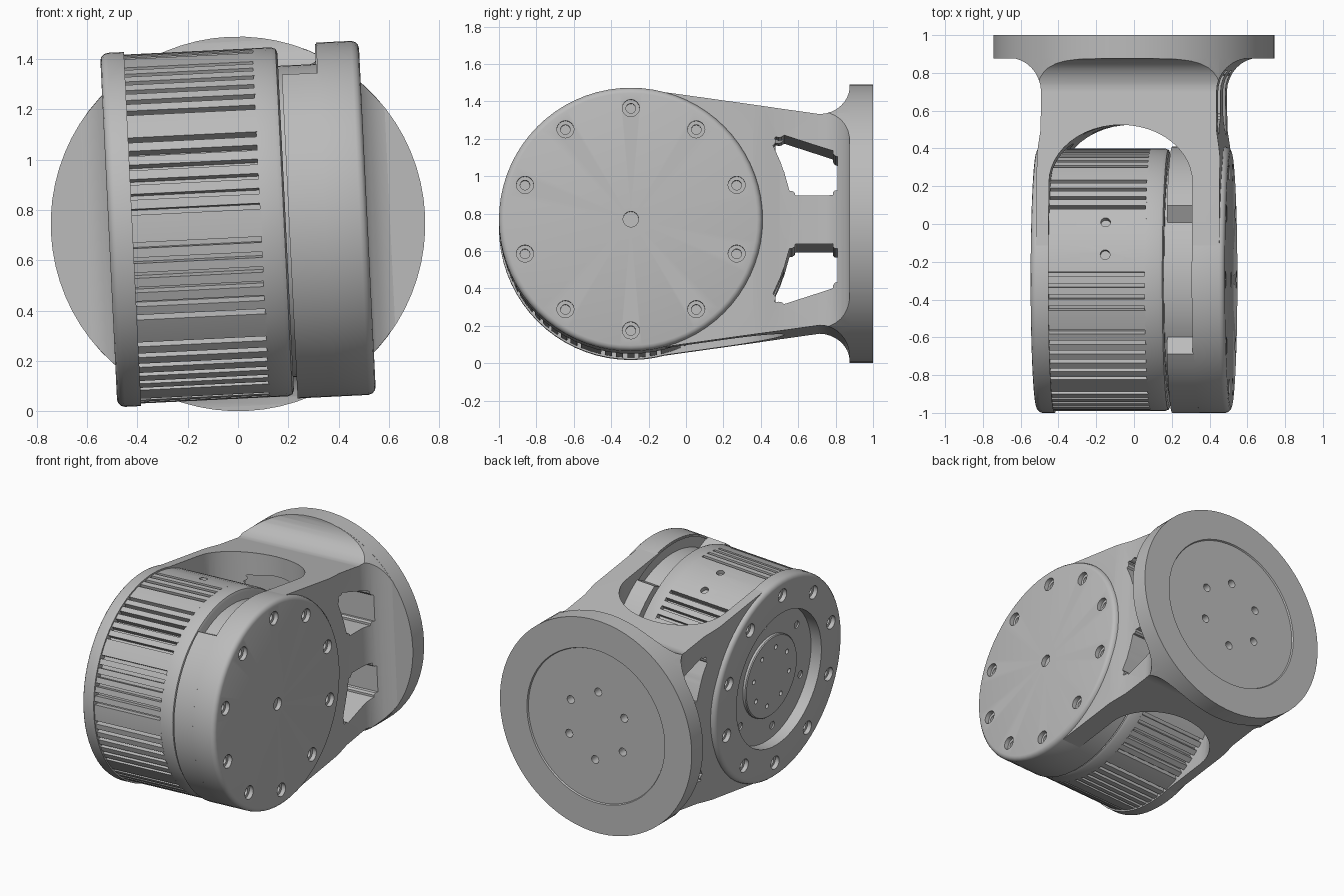
import bpy, bmesh
from math import sin, cos, radians, pi
from mathutils import Matrix, Vector

if "Cube" in bpy.data.objects:
    bpy.data.objects.remove(bpy.data.objects["Cube"])

AXIS_Y = -0.295      # drum axis position
R = 0.705            # side plate radius
SEG = 72
TILT = Matrix.Translation((0, 0, 0.745)) @ Matrix.Rotation(radians(-2.8), 4, 'Y')

grey = bpy.data.materials.new("machined_grey")
grey.use_nodes = True
grey.diffuse_color = (0.5, 0.5, 0.5, 1)
grey.node_tree.nodes["Principled BSDF"].inputs["Base Color"].default_value = (0.5, 0.5, 0.5, 1)
parts = []


def finish(name, bm, part=True):
    bmesh.ops.remove_doubles(bm, verts=bm.verts, dist=1e-5)
    bmesh.ops.recalc_face_normals(bm, faces=bm.faces)
    mesh = bpy.data.meshes.new(name)
    bm.to_mesh(mesh)
    bm.free()
    obj = bpy.data.objects.new(name, mesh)
    bpy.context.collection.objects.link(obj)
    mesh.materials.append(grey)
    if part:
        parts.append(obj)
    return obj


def on_axis(axis, a, r, t):
    if axis == 'X':
        return (a, AXIS_Y + r * cos(t), r * sin(t))
    return (r * cos(t), a, r * sin(t))


def lathe(name, axis, profile, part=True):
    """Spin a closed (position, radius) profile about the drum axis or the base axis."""
    bm = bmesh.new()
    rings = [[bm.verts.new(on_axis(axis, a, r, 2 * pi * i / SEG)) for a, r in profile]
             for i in range(SEG)]
    n = len(profile)
    for i in range(SEG):
        p, q = rings[i], rings[(i + 1) % SEG]
        for j in range(n):
            k = (j + 1) % n
            if profile[j][1] or profile[k][1]:
                bm.faces.new((p[j], p[k], q[k], q[j]))
    return finish(name, bm, part)


def rod(name, x0, x1, r, part=True):
    return lathe(name, 'X', [(x0, 0), (x0, r), (x1, r), (x1, 0)], part)


def prism(name, axis, outline, lo, hi, part=True, rounding=0):
    """Extrude an outline: (y, z) along X, or (x, y) along Z."""
    bm = bmesh.new()
    place = (lambda p, a: (a, *p)) if axis == 'X' else (lambda p, a: (*p, a))
    low = [bm.verts.new(place(p, lo)) for p in outline]
    high = [bm.verts.new(place(p, hi)) for p in outline]
    bm.faces.new(low)
    bm.faces.new(high)
    n = len(low)
    for i in range(n):
        j = (i + 1) % n
        bm.faces.new((low[i], low[j], high[j], high[i]))
    if rounding:
        edges = [e for e in bm.edges if abs(e.verts[0].co.x - e.verts[1].co.x) > 0.5]
        bmesh.ops.bevel(bm, geom=edges, offset=rounding, segments=3, affect='EDGES')
    return finish(name, bm, part)


def combine(target, tool, op='DIFFERENCE'):
    tool.hide_render = True
    mod = target.modifiers.new(op, 'BOOLEAN')
    mod.operation, mod.object, mod.solver = op, tool, 'EXACT'
    bpy.context.view_layer.objects.active = target
    bpy.ops.object.modifier_apply(modifier=mod.name)
    bpy.data.objects.remove(tool)


def drill(target, centres, direction, radius, depth):
    """Round holes of a given depth at surface points."""
    bm = bmesh.new()
    turn = Vector(direction).to_track_quat('Z', 'Y').to_matrix().to_4x4()
    for c in centres:
        bmesh.ops.create_cone(bm, cap_ends=True, segments=16, radius1=radius, radius2=radius,
                              depth=2 * depth, matrix=Matrix.Translation(c) @ turn)
    combine(target, finish("drill", bm, False))


def circle_points(axis, a, r, count, start):
    return [on_axis(axis, a, r, radians(start + 360 * i / count)) for i in range(count)]


def arc(r, start, end, steps):
    return [(AXIS_Y + r * cos(radians(start + (end - start) * i / steps)),
             r * sin(radians(start + (end - start) * i / steps))) for i in range(steps + 1)]


def fillet(cy, c, r):
    """Quarter-round flare toward the base, as (y, half width)."""
    return [(cy + r * sin(i * pi / 16), c - r * cos(i * pi / 16)) for i in range(9)]


# Yoke: side silhouette crossed with the top silhouette
flare = fillet(0.715, 0.725, 0.16) + [(0.9, 0.725)]
side = arc(0.7, 81, 279, 56) + [(y, -z) for y, z in flare] + [(y, z) for y, z in reversed(flare)]
yoke = prism("yoke", 'X', side, -0.8, 0.8)
edge = [(-1.2, 0.485), (0.36, 0.485), (0.42, 0.478), (0.5, 0.466)] + fillet(0.7, 0.645, 0.18) + [(0.9, 0.645)]
top = [(x, y) for y, x in edge] + [(-x, y) for y, x in reversed(edge)]
combine(yoke, prism("top_shape", 'Z', top, -1, 1, False), 'INTERSECT')
combine(yoke, lathe("envelope", 'Y', [(0.895, 0), (0.895, 0.744), (0.65, 0.744), (0.4, 1.2),
                                      (-1.3, 1.2), (-1.3, 0)], False), 'INTERSECT')

# Yoke openings: arched gap, bore for the drum, side windows
arch = [(-0.04 + 0.38 * cos(i * pi / 24), 0.22 + 0.305 * sin(i * pi / 24)) for i in range(25)]
combine(yoke, prism("gap", 'Z', [(0.34, -1.3)] + arch + [(-0.42, -1.3)], -1.1, 1.1, False))
combine(yoke, rod("bore", -0.415, 0.335, 0.72, False))
combine(yoke, rod("plate_bore", -0.7, 0.7, 0.69, False))
for s in (1, -1):
    window = [(0.56, 0.13), (0.81, 0.13), (0.81, 0.36), (0.5, 0.46), (0.455, 0.42), (0.518, 0.28)]
    combine(yoke, prism("window", 'X', [(y, s * z) for y, z in window], -0.9, 0.9, False, 0.025))

# Base flange with shallow rear recess and six holes
base = lathe("base_flange", 'Y', [(0.99, 0), (0.99, 0.53), (1, 0.535), (1, 0.745),
                                  (0.875, 0.745), (0.875, 0)])
drill(base, circle_points('Y', 0.99, 0.24, 6, 30), (0, 1, 0), 0.028, 0.06)

# Right cover: solid disc, rounded rim, counterbored bolt holes
rim = [(0.485, R), (0.5, R - 0.005), (0.511, R - 0.016), (0.515, R - 0.03)]
cover = lathe("cover_disc", 'X', [(0.345, 0), (0.345, R)] + rim + [(0.515, 0)])
drill(cover, [(0.515, AXIS_Y, 0)], (1, 0, 0), 0.042, 0.03)

# Left ring plate with matching holes
ring = lathe("ring_plate", 'X', [(-0.42, 0.47), (-0.42, R)] + [(-x, r) for x, r in rim] + [(-0.515, 0.47)])
for plate, x in ((cover, 0.515), (ring, -0.515)):
    bolts = circle_points('X', x, 0.595, 10, 18)
    drill(plate, bolts, (1, 0, 0), 0.046, 0.03)
    drill(plate, bolts, (1, 0, 0), 0.026, 0.07)

# Motor face inside the ring, with a raised hub
face = rod("motor_face", -0.435, -0.405, 0.485)
drill(face, circle_points('X', -0.435, 0.385, 6, 20), (1, 0, 0), 0.026, 0.02)
hub = lathe("motor_hub", 'X', [(-0.42, 0), (-0.42, 0.285), (-0.452, 0.285), (-0.458, 0.279), (-0.458, 0)])
drill(hub, circle_points('X', -0.458, 0.2, 8, 10), (1, 0, 0), 0.016, 0.02)

# Slotted drum: ten groups of six cooling slots, left plain near the two top screws
DRUM = 0.695


def polar(r, deg):
    return (AXIS_Y + r * cos(radians(deg)), r * sin(radians(deg)))


outline = []
for group in range(10):
    middle = 18 + 36 * group
    for j in range(6):
        a = middle + (j - 2.5) * 5
        if 60 < a < 85:
            outline.append(polar(DRUM, a))
        else:
            outline += [polar(DRUM, a - 0.95), polar(DRUM - 0.04, a - 0.95),
                        polar(DRUM - 0.04, a + 0.95), polar(DRUM, a + 0.95)]
    outline.append(polar(DRUM, middle + 18))
drum = prism("slotted_drum", 'X', outline, -0.425, 0.095)
for deg in (64, 79):
    y, z = polar(DRUM, deg)
    drill(drum, [(-0.12, y, z)], (0, cos(radians(deg)), sin(radians(deg))), 0.026, 0.03)
lathe("drum_rim", 'X', [(0.09, 0), (0.09, DRUM), (0.165, DRUM), (0.183, DRUM - 0.007),
                        (0.19, DRUM - 0.025), (0.19, 0)])
rod("inner_hub", 0.18, 0.35, 0.62)

# Collar beside the drum, open at the top
prism("collar", 'X', arc(R, 124, 416, 58) + arc(0.6, 422, 118, 58), 0.203, 0.35)

# Tilt the assembly, stand it up, shade it
for obj in parts:
    obj.matrix_world = TILT
    for other in parts:
        other.select_set(other is obj)
    bpy.context.view_layer.objects.active = obj
    bpy.ops.object.shade_smooth_by_angle(angle=radians(30))
